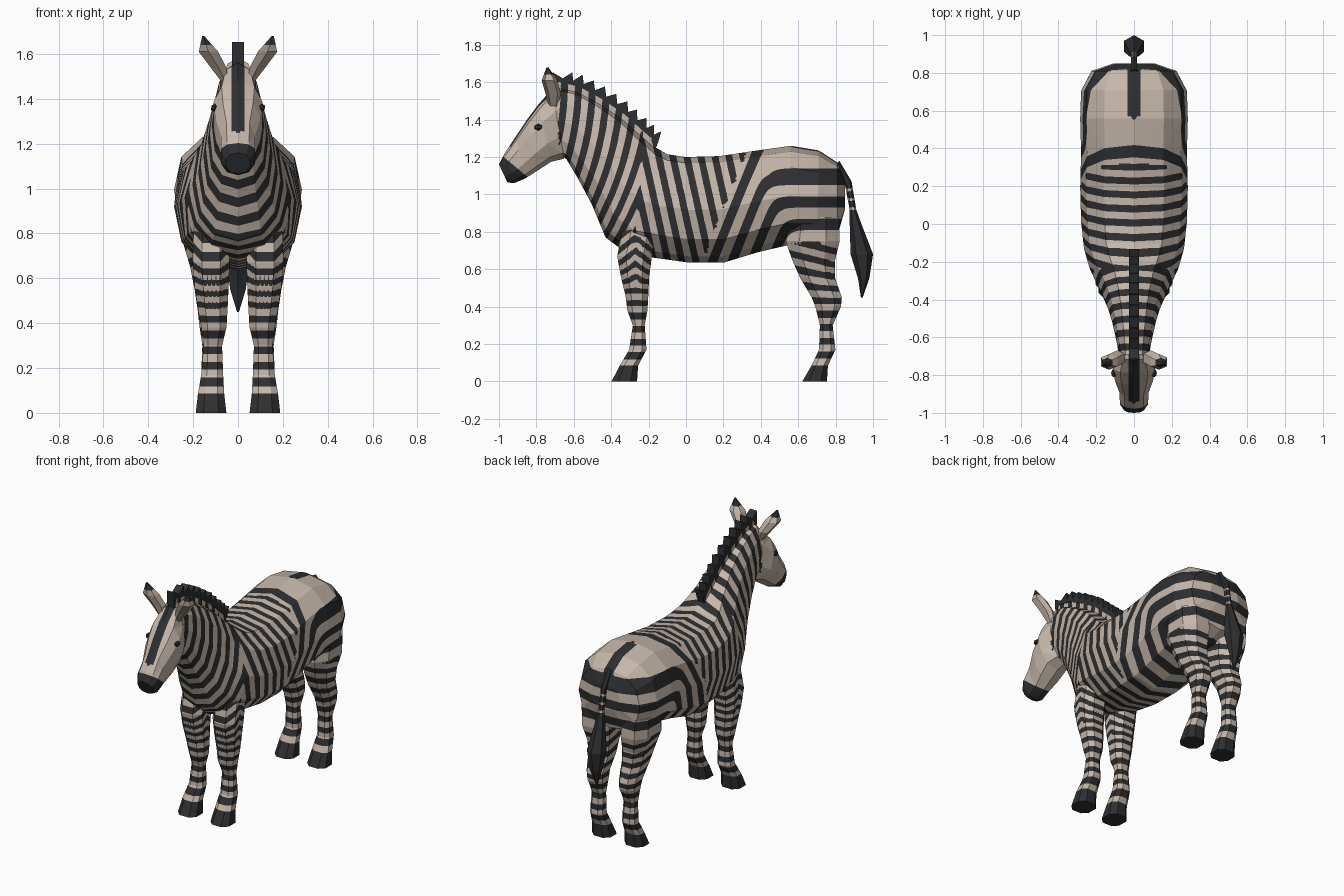
import bpy, bmesh, math
from mathutils import Vector

cube = bpy.data.objects.get("Cube")
if cube:
    bpy.data.objects.remove(cube)


def material(name, rgb):
    m = bpy.data.materials.new(name)
    m.use_nodes = True
    m.diffuse_color = (*rgb, 1)
    bsdf = m.node_tree.nodes["Principled BSDF"]
    bsdf.inputs["Base Color"].default_value = (*rgb, 1)
    bsdf.inputs["Roughness"].default_value = 0.9
    return m


CREAM = material("cream coat", (0.56, 0.47, 0.40))
DARK = material("charcoal stripe", (0.027, 0.028, 0.030))
TAUPE = material("inner ear taupe", (0.30, 0.25, 0.21))


# ---------- helpers ----------
def bent(v, p):
    return math.copysign(abs(v) ** p, v)


def spine_rings(rows, sides, p=0.85):
    """Rings given by an upper point, a lower point (y, z) and a half width."""
    rings = []
    for ty, tz, by, bz, w in rows:
        top, low = Vector((0, ty, tz)), Vector((0, by, bz))
        mid, half = (top + low) / 2, (top - low) / 2
        ring = []
        for i in range(sides):
            a = math.tau * i / sides
            ring.append(mid + half * bent(math.cos(a), p) + Vector((w * bent(math.sin(a), p), 0, 0)))
        rings.append(ring)
    return rings


def level_rings(rows, sides, side):
    """Horizontal rings given by z, y range and x range; side is +1 or -1."""
    rings = []
    for z, y0, y1, x0, x1 in rows:
        ring = []
        for i in range(sides):
            a = math.tau * (i + 0.5) / sides
            x = (x0 + x1) / 2 + (x1 - x0) / 2 * bent(math.cos(a), 0.8) * 1.04
            y = (y0 + y1) / 2 + (y1 - y0) / 2 * bent(math.sin(a), 0.8) * 1.04
            ring.append(Vector((side * x, y, z)))
        rings.append(ring)
    return rings


def loft(rings):
    bm = bmesh.new()
    loops = [[bm.verts.new(p) for p in r] for r in rings]
    n = len(loops[0])
    for a, b in zip(loops, loops[1:]):
        for i in range(n):
            j = (i + 1) % n
            bm.faces.new((a[i], a[j], b[j], b[i]))
    bm.faces.new(loops[0])
    bm.faces.new(loops[-1])
    return bm


def paint(bm, field, grain):
    """Cut the faces along the zero line of the field; the positive side is dark."""
    bmesh.ops.triangulate(bm, faces=bm.faces[:])
    for _ in range(6):
        edges = [e for e in bm.edges if e.calc_length() > grain]
        if not edges:
            break
        bmesh.ops.subdivide_edges(bm, edges=edges, cuts=1)
        bmesh.ops.triangulate(bm, faces=bm.faces[:])
    val = {v: field(v.co) + 1e-6 for v in bm.verts}
    cuts = set()
    for e in bm.edges[:]:
        a, b = e.verts
        if val[a] * val[b] < 0:
            t = val[a] / (val[a] - val[b])
            cuts.add(bmesh.utils.edge_split(e, a, min(max(t, 0.02), 0.98))[1])
    for f in bm.faces[:]:
        ends = [v for v in f.verts if v in cuts]
        if len(ends) == 2:
            bmesh.utils.face_split(f, ends[0], ends[1])
    for f in bm.faces:
        f.material_index = int(sum(val.get(v, 0) for v in f.verts) > 0)


def finish(name, bm, field=None, grain=0.03, mats=(CREAM, DARK)):
    bmesh.ops.recalc_face_normals(bm, faces=bm.faces[:])
    if field:
        paint(bm, field, grain)
    me = bpy.data.meshes.new(name)
    bm.to_mesh(me)
    bm.free()
    for m in mats:
        me.materials.append(m)
    ob = bpy.data.objects.new(name, me)
    bpy.context.collection.objects.link(ob)
    return ob


# ---------- stripe rules ----------
def wave(v, period):
    return math.cos(math.tau * v / period)


def front_stripes(p):
    """Upright on the barrel, slanted on the neck, chevrons on the shoulder."""
    w = p.z - 0.95
    barrel = p.y + 0.22 * w + 0.24
    neck = -p.y + 0.45 * w - 0.35 * w * w - 0.27
    return wave(max(barrel, neck), 0.075)


def coat(p):
    """Haunch bands bend from the flank towards the rear; the rest is front stripes."""
    q = p.y - 0.4 * (p.z - 0.8)
    flank = 1.08 - (q - 0.31) * 1.15
    rump = min(p.z, 1.1 + 0.25 * (p.z - 1.1))
    k = 0.03
    top = max(flank, rump)
    level = top + k * math.log(math.exp((flank - top) / k) + math.exp((rump - top) / k))
    if level > 1.26:
        return front_stripes(p)
    f = wave(level, 0.12)
    if p.z > 1.1 and p.y > 0.56:
        f = max(f, (0.035 - abs(p.x)) * 30)
    return f


def head_paint(p):
    muzzle = (-0.64 * p.y - 0.77 * p.z + 0.30) * 10
    blaze = (0.03 - abs(p.x)) * 10 if p.y < -0.68 and p.z > 1.2 and p.z + 1.3 * p.y > 0.02 else -1
    cheek = front_stripes(p) - 0.35 if p.y > -0.68 else -1
    return max(muzzle, blaze, cheek)


def ramp(z):
    return min(max((z - 0.42) / 0.2, 0), 1)


def front_leg_paint(p):
    if p.z < 0.12:
        return (0.085 - p.z) * 20
    return wave(p.z + 0.8 * ramp(p.z) * abs(p.y + 0.27), 0.07)


def hind_leg_paint(p):
    if p.z < 0.12:
        return (0.085 - p.z) * 20
    if p.z > 0.74:
        return coat(p)
    return wave(p.z + 0.25 * ramp(p.z) * (p.y - 0.7), 0.072)


# ---------- body and neck ----------
body = [
    (0.85, 1.08, 0.85, 0.92, 0.11), (0.81, 1.17, 0.81, 0.78, 0.225),
    (0.71, 1.235, 0.70, 0.73, 0.28), (0.56, 1.26, 0.55, 0.73, 0.285),
    (0.38, 1.235, 0.38, 0.69, 0.28), (0.18, 1.205, 0.20, 0.635, 0.285),
    (0.00, 1.20, 0.02, 0.635, 0.28), (-0.10, 1.215, -0.16, 0.66, 0.265),
    (-0.16, 1.25, -0.31, 0.68, 0.235), (-0.24, 1.32, -0.43, 0.77, 0.185),
    (-0.34, 1.41, -0.505, 0.95, 0.145), (-0.46, 1.49, -0.58, 1.09, 0.115),
    (-0.58, 1.555, -0.64, 1.19, 0.095), (-0.69, 1.58, -0.69, 1.22, 0.08),
]
finish("body_and_neck", loft(spine_rings(body, 12)), coat, 0.025)

# ---------- head ----------
head = [
    (-0.67, 1.57, -0.61, 1.26, 0.05), (-0.72, 1.56, -0.655, 1.19, 0.085),
    (-0.79, 1.48, -0.72, 1.175, 0.115), (-0.85, 1.40, -0.79, 1.13, 0.105),
    (-0.91, 1.31, -0.86, 1.085, 0.08), (-0.97, 1.22, -0.92, 1.06, 0.078),
    (-1.0, 1.16, -0.955, 1.065, 0.055),
]
finish("head", loft(spine_rings(head, 10)), head_paint, 0.025)

# ---------- legs, ears and eyes, one per side ----------
front_leg = [
    (0, -0.40, -0.26, 0.05, 0.19), (0.085, -0.355, -0.255, 0.06, 0.18),
    (0.17, -0.305, -0.21, 0.065, 0.165), (0.30, -0.285, -0.22, 0.07, 0.155),
    (0.38, -0.315, -0.205, 0.05, 0.165), (0.46, -0.325, -0.20, 0.045, 0.18),
    (0.56, -0.35, -0.195, 0.04, 0.195), (0.67, -0.37, -0.18, 0.035, 0.205),
    (0.82, -0.34, -0.15, 0.04, 0.20),
]
hind_leg = [
    (0, 0.62, 0.755, 0.05, 0.19), (0.085, 0.67, 0.76, 0.06, 0.18),
    (0.17, 0.71, 0.80, 0.07, 0.165), (0.30, 0.715, 0.785, 0.075, 0.16),
    (0.40, 0.69, 0.83, 0.06, 0.175), (0.45, 0.67, 0.835, 0.06, 0.18),
    (0.55, 0.61, 0.80, 0.05, 0.195), (0.65, 0.565, 0.80, 0.045, 0.215),
    (0.75, 0.53, 0.825, 0.04, 0.245), (0.88, 0.55, 0.82, 0.05, 0.25),
]
ear = [
    (1.47, -0.735, -0.685, 0.035, 0.07), (1.54, -0.75, -0.67, 0.05, 0.125),
    (1.61, -0.77, -0.69, 0.085, 0.178), (1.68, -0.745, -0.735, 0.15, 0.16),
]
for side, word in ((1, "left"), (-1, "right")):
    finish(f"front_leg_{word}", loft(level_rings(front_leg, 8, side)), front_leg_paint)
    finish(f"hind_leg_{word}", loft(level_rings(hind_leg, 8, side)), hind_leg_paint)
    flap = finish(f"ear_{word}", loft(level_rings(ear, 6, side)),
                  lambda p: (p.z - 1.64) * 10, mats=(CREAM, DARK, TAUPE))
    for f in flap.data.polygons:
        if f.normal.y < -0.7 and f.material_index == 0:
            f.material_index = 2
    bm = bmesh.new()
    bmesh.ops.create_icosphere(bm, subdivisions=1, radius=0.024)
    for v in bm.verts:
        v.co = Vector((side * 0.106 + v.co.x * 0.7, -0.79 + v.co.y, 1.36 + v.co.z * 0.8))
    finish(f"eye_{word}", bm, mats=(DARK,))

# ---------- mane: striped crest under a saw-toothed dark ridge ----------
nape = [Vector((0, r[0], r[1])) for r in body[8:]]


def slab(outline, half):
    bm = bmesh.new()
    sheets = [[bm.verts.new(p + Vector((s * half, 0, 0))) for p in outline] for s in (1, -1)]
    n = len(outline)
    for sheet in sheets:
        bm.faces.new(sheet)
    for i in range(n):
        j = (i + 1) % n
        bm.faces.new((sheets[0][i], sheets[0][j], sheets[1][j], sheets[1][i]))
    return bm


up = Vector((0, 0.35, 0.94))
crest = [p + up * 0.035 for p in nape]
finish("mane_crest", slab([p - up * 0.03 for p in nape] + crest[::-1], 0.022), front_stripes)
ridge = [crest[0]]
for a, b in zip(crest, crest[1:]):
    for t in (0.0, 0.5):
        ridge += [a.lerp(b, t + 0.04) + up * 0.055, a.lerp(b, t + 0.36) + up * 0.012]
ridge += [crest[-1] + Vector((0, -0.035, 0.04)), crest[-1] + Vector((0, -0.03, -0.07))]
finish("mane_ridge", slab(ridge + [p - up * 0.012 for p in crest[::-1]], 0.026), mats=(DARK,))

# ---------- tail with a tuft ----------
tail = [
    (0.79, 1.15, 0.82, 1.18, 0.02), (0.85, 1.05, 0.885, 1.07, 0.018),
    (0.875, 0.92, 0.91, 0.92, 0.018), (0.875, 0.85, 0.935, 0.85, 0.032),
    (0.88, 0.68, 1.0, 0.68, 0.06), (0.92, 0.55, 0.98, 0.55, 0.04),
    (0.935, 0.45, 0.945, 0.45, 0.005),
]
finish("tail", loft(spine_rings(tail, 6, 1)),
       lambda p: wave(p.z, 0.05) + 0.4 if 0.9 < p.z < 1.05 else 1, 0.02)
